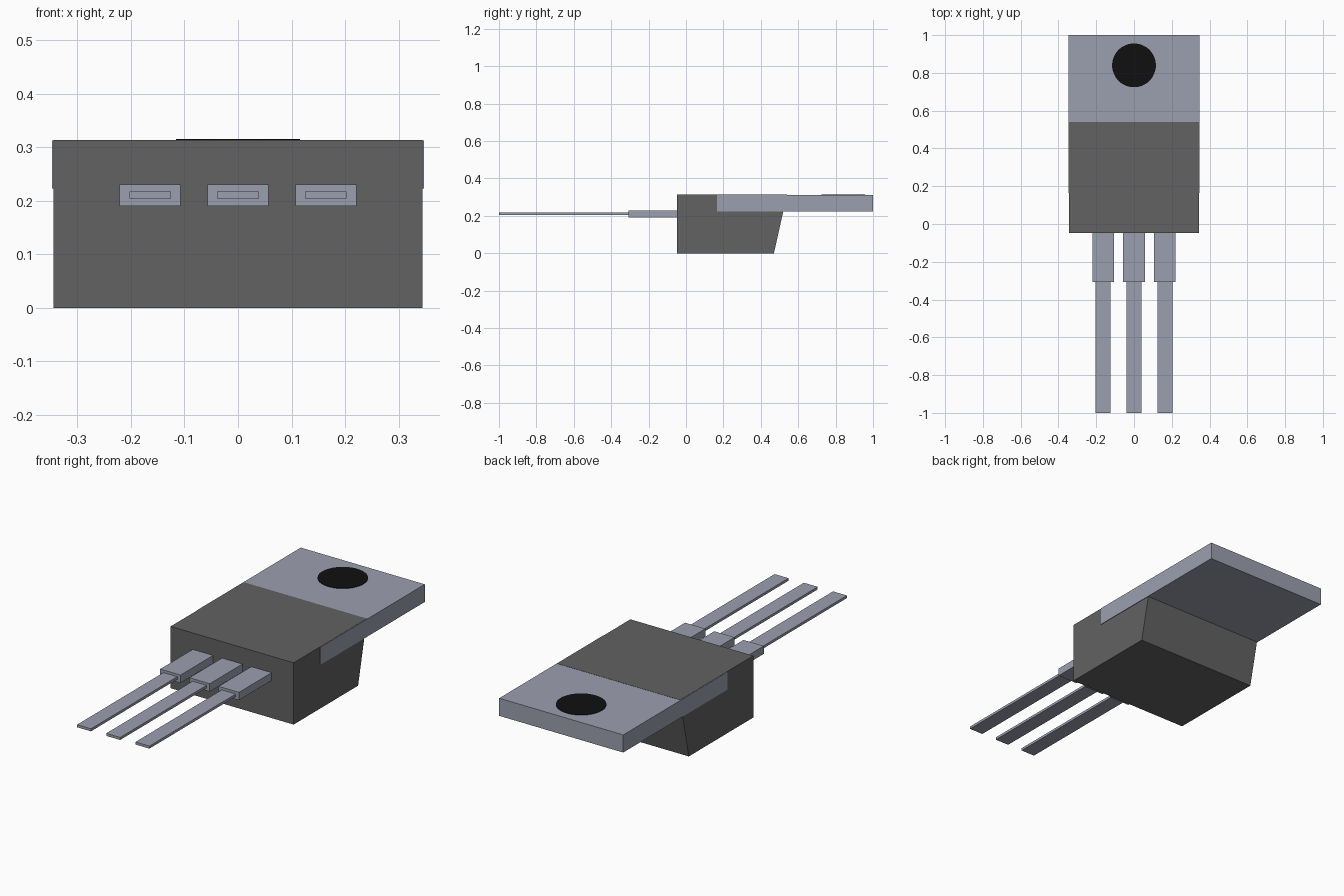
import bpy
import bmesh

cube = bpy.data.objects.get("Cube")
if cube:
    bpy.data.objects.remove(cube, do_unlink=True)


def material(name, rgb):
    mat = bpy.data.materials.new(name)
    mat.use_nodes = True
    color = (*rgb, 1)
    mat.diffuse_color = color
    mat.node_tree.nodes["Principled BSDF"].inputs["Base Color"].default_value = color
    return mat


metal = material("tinned metal", (0.33, 0.352, 0.43))
plastic = material("dark grey plastic", (0.122, 0.122, 0.122))
black = material("black", (0.005, 0.005, 0.005))


def finish(name, bm, mat):
    bmesh.ops.recalc_face_normals(bm, faces=bm.faces)
    mesh = bpy.data.meshes.new(name)
    bm.to_mesh(mesh)
    bm.free()
    mesh.materials.append(mat)
    obj = bpy.data.objects.new(name, mesh)
    bpy.context.collection.objects.link(obj)
    return obj


def prism(name, profile, x, half_width, mat):
    """Extrude a (y, z) side profile across x."""
    bm = bmesh.new()
    face = bm.faces.new([bm.verts.new((x - half_width, y, z)) for y, z in profile])
    side = bmesh.ops.extrude_face_region(bm, geom=[face])["geom"]
    moved = [v for v in side if isinstance(v, bmesh.types.BMVert)]
    bmesh.ops.translate(bm, verts=moved, vec=(2 * half_width, 0, 0))
    return finish(name, bm, mat)


def box(name, x, half_width, y0, y1, z0, z1, mat):
    return prism(name, [(y0, z0), (y1, z0), (y1, z1), (y0, z1)], x, half_width, mat)


# Moulded body with a sloping back face
prism("body", [(-0.047, 0), (0.47, 0), (0.54, 0.3135), (-0.047, 0.3135)], 0, 0.345, plastic)

# Metal mounting tab
box("mounting_tab", 0, 0.348, 0.165, 1, 0.223, 0.3125, metal)

# Mounting hole, a thin black disc on the tab
bm = bmesh.new()
bmesh.ops.create_cone(bm, cap_ends=True, segments=48, radius1=0.116, radius2=0.116, depth=0.005)
bmesh.ops.translate(bm, verts=bm.verts, vec=(0, 0.84, 0.3125))
finish("mounting_hole", bm, black)

# Three leads, each a wide shoulder and a thin pin
for label, x in (("right", -0.164), ("middle", 0), ("left", 0.164)):
    box(label + "_lead_shoulder", x, 0.057, -0.308, 0, 0.19, 0.23, metal)
    box(label + "_lead_pin", x, 0.039, -1, -0.3, 0.204, 0.217, metal)
